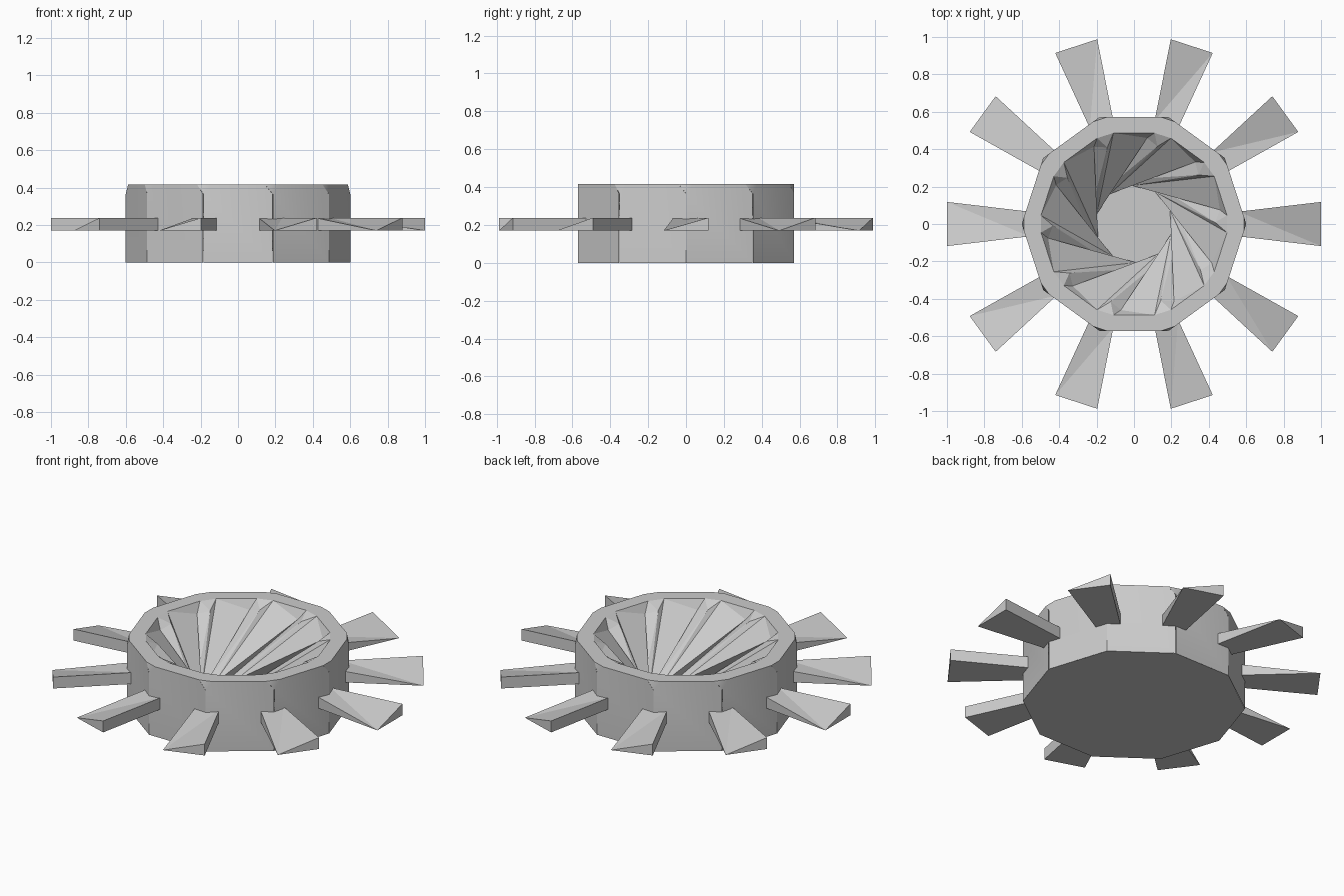
import bpy, math
import bmesh
from mathutils import Matrix, Vector

if "Cube" in bpy.data.objects:
    bpy.data.objects.remove(bpy.data.objects["Cube"])

N = 10
STEP = 2 * math.pi / N


def spin(p, k):
    """Rotate a point k tenths of a turn about z."""
    return Matrix.Rotation(k * STEP, 3, 'Z') @ Vector(p)


def make(name, faces):
    """Build an object from polygons given as lists of points."""
    bm = bmesh.new()
    for f in faces:
        bm.faces.new([bm.verts.new(p) for p in f])
    bmesh.ops.remove_doubles(bm, verts=bm.verts, dist=0.0005)
    bmesh.ops.recalc_face_normals(bm, faces=bm.faces)
    me = bpy.data.meshes.new(name)
    bm.to_mesh(me)
    bm.free()
    ob = bpy.data.objects.new(name, me)
    bpy.context.collection.objects.link(ob)
    return ob


H = 0.415
# Outer shell: one side centred on +y, corners clipped at the top
half, apo = 0.185, 0.571
low_r, low_l = (half, apo, 0), (-half, apo, 0)
mid_r, mid_l = (half, apo, 0.365), (-half, apo, 0.365)
top_r, top_l = (half - 0.04, apo, H), (0.04 - half, apo, H)
rim_r, rim_l = (0.11, 0.487, H), (-0.11, 0.487, H)

shell = [[spin(low_r, k) for k in range(N)]]
for k in range(N):
    shell.append([spin(p, k) for p in (low_r, mid_r, top_r, top_l, mid_l, low_l)])
    shell.append([spin(mid_r, k), spin(top_r, k), spin(top_l, k - 1)])
    shell.append([spin(p, k) for p in (top_r, rim_r, rim_l, top_l)])
    shell.append([spin(top_r, k), spin(rim_r, k), spin(rim_l, k - 1), spin(top_l, k - 1)])
body = make("hub_shell", shell)
bpy.context.view_layer.objects.active = body
body.select_set(True)
bpy.ops.object.shade_smooth_by_angle(angle=math.radians(40))
body.select_set(False)

# Funnel: twisted sawtooth panels, each with a raised crest beside a low base line
base, crest = (0.07, 0.46, 0.36), (0.125, 0.415, 0.38)
base_low, crest_low = (-0.17, 0.17, 0.06), (-0.13, 0.16, 0.06)
floor, funnel = [], []
for k in range(N):
    R, L, B, C = (spin(p, k) for p in (rim_r, rim_l, base, crest))
    Bb, Cb = spin(base_low, k), spin(crest_low, k)
    Cn, Cnb = spin(crest, k + 1), spin(crest_low, k + 1)
    floor += [Cb, Bb]
    funnel += [[R, L, B], [L, Cnb, B], [Cnb, Bb, B], [L, Cn, Cnb],
               [B, Bb, C], [Bb, Cb, C], [R, B, C], [R, C, spin(rim_l, k - 1)]]
funnel.append(floor)
bowl = make("bladed_funnel", funnel)
# Make the funnel face inward and up
floor_face = max(bowl.data.polygons, key=lambda p: len(p.vertices))
if floor_face.normal.z < 0:
    bowl.data.flip_normals()

# Outer vanes: square at the hub, twisting to a wedge at the tip
z0, z1 = 0.17, 0.238
a, b, c, d = (0.56, -0.066, z0), (0.56, 0.066, z0), (0.56, 0.066, z1), (0.56, -0.066, z1)
e, f, g = (1, -0.118, z0), (1, 0.118, z0), (1, 0.118, z1)
vane = [(a, b, c, d), (e, f, g), (a, b, f, e), (b, c, g, f), (a, d, e), (d, c, e), (c, g, e)]
for k in range(N):
    make(f"outer_vane_{k + 1}", [[spin(p, k) for p in face] for face in vane])
